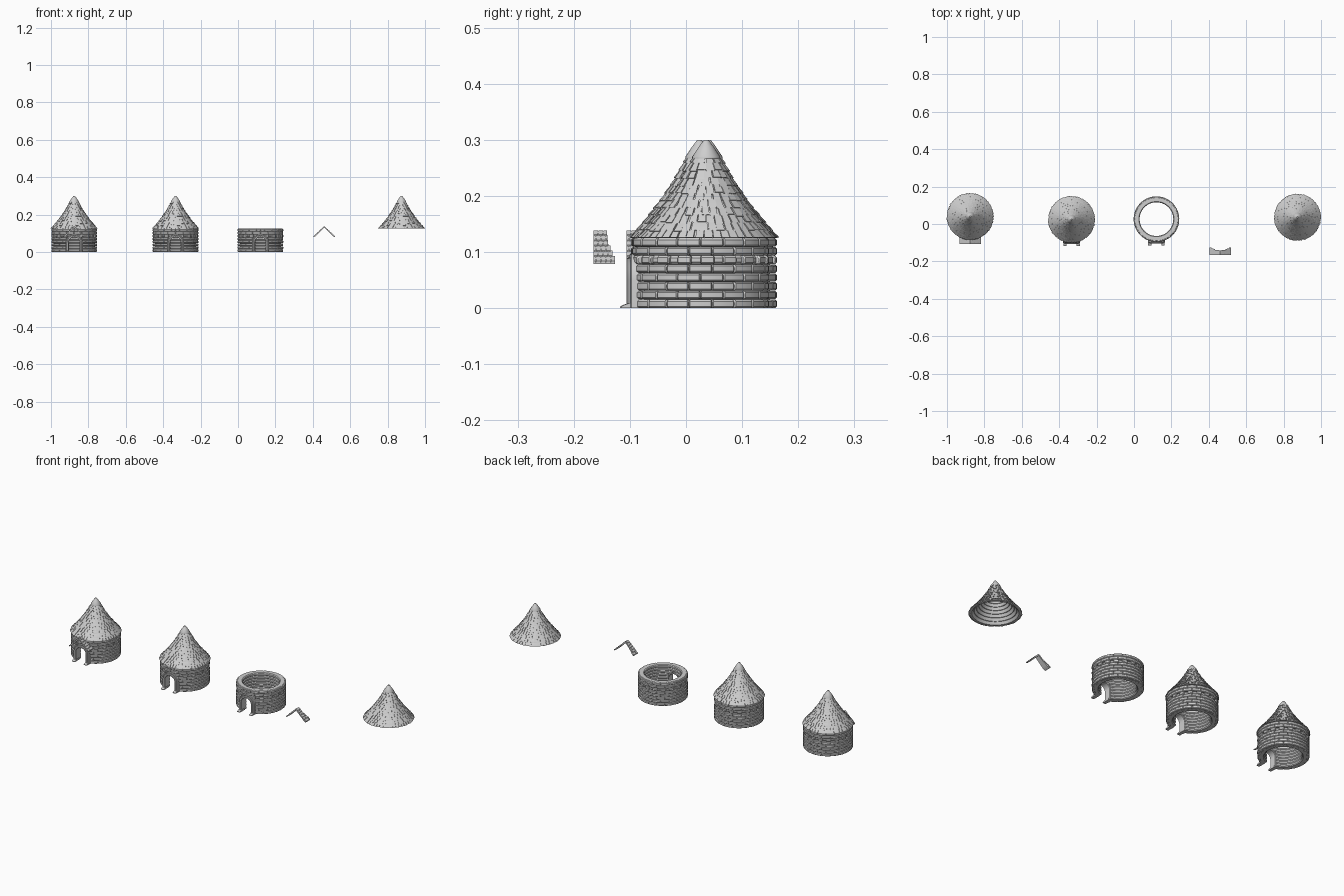
import bpy, bmesh, math, random
from math import sin, cos, pi, tau

random.seed(4)
cube = bpy.data.objects.get("Cube")
if cube:
    bpy.data.objects.remove(cube, do_unlink=True)

stone = bpy.data.materials.new("pale_stone")
stone.use_nodes = True
GREY = (0.62, 0.62, 0.62, 1)
stone.diffuse_color = GREY
stone.node_tree.nodes["Principled BSDF"].inputs["Base Color"].default_value = GREY

WALL_R, WALL_H, COURSES = 0.122, 0.125, 8
ROW = WALL_H / COURSES
ARCH_Z = 0.051


def polar(r, a, z):
    """Point at angle a, measured from the front."""
    return (r * sin(a), -r * cos(a), z)


def loft(bm, sections, closed=False):
    """Skin a list of point loops, capping the ends unless closed."""
    rings = [[bm.verts.new(p) for p in s] for s in sections]
    n = len(rings[0])
    pairs = list(zip(rings, rings[1:]))
    if closed:
        pairs.append((rings[-1], rings[0]))
    for a, b in pairs:
        for i in range(n):
            j = (i + 1) % n
            bm.faces.new((a[i], a[j], b[j], b[i]))
    if not closed:
        bm.faces.new(rings[0][::-1])
        bm.faces.new(rings[-1])


def chamfered(r0, r1, z0, z1, b):
    """Rectangle outline with cut corners."""
    return [(r0 + b, z0), (r1 - b, z0), (r1, z0 + b), (r1, z1 - b),
            (r1 - b, z1), (r0 + b, z1), (r0, z1 - b), (r0, z0 + b)]


def arc_block(bm, r0, r1, z0, z1, a0, a1, bevel=0.003, end=0.002):
    """Curved block with rounded edges and ends."""
    steps = max(2, round((a1 - a0) / 0.1))
    full = chamfered(r0, r1, z0, z1, bevel)
    small = chamfered(r0 + end, r1 - end, z0 + end, z1 - end, bevel)
    ea = end / r1
    sections = [(small, a0)]
    sections += [(full, a0 + ea + (a1 - a0 - 2 * ea) * i / steps) for i in range(steps + 1)]
    sections += [(small, a1)]
    loft(bm, [[polar(r, a, z) for r, z in prof] for prof, a in sections])


def finish(name, bm):
    bmesh.ops.recalc_face_normals(bm, faces=bm.faces)
    me = bpy.data.meshes.new(name)
    bm.to_mesh(me)
    bm.free()
    me.materials.append(stone)
    return me


def make_wall():
    bm = bmesh.new()
    count = 18
    for row in range(COURSES):
        z0, z1 = row * ROW, (row + 1) * ROW
        # half angle of the doorway at this course
        dz = max(0, (z0 + z1) / 2 - ARCH_Z)
        half = 0.0
        if dz < 0.038:
            half = math.asin(min(0.034, math.sqrt(0.038 ** 2 - dz ** 2)) / 0.112)
        last = row == COURSES - 1
        # inner ridge ring
        arc_block(bm, 0.090, 0.119 if last else 0.114, z0, z1 + 0.0005 * last,
                  half, tau - half, 0.004, 0)
        # outer bricks, one course with gaps between blocks
        gap = 0.4 if row == 5 else 0.01
        for i in range(-1, count):
            s = max(half, tau * (i + row % 2 * 0.5) / count)
            e = min(tau - half, tau * (i + 1 - gap + row % 2 * 0.5) / count)
            if e - s > 0.06:
                arc_block(bm, 0.106, WALL_R, z0 + 0.0003, z1 - 0.0003, s, e)
    return finish("round_wall", bm)


def make_door_frame():
    bm = bmesh.new()
    # two nested arched bands
    for inner, outer, front in ((0.029, 0.039, -0.130), (0.038, 0.046, -0.125)):
        path = [(1, 0, 0)] + [(cos(pi * i / 14), ARCH_Z, sin(pi * i / 14)) for i in range(15)]
        path += [(-1, 0, 0)]
        prof = chamfered(inner, outer, front, -0.092, 0.002)
        loft(bm, [[(r * c, y, z + r * s) for r, y in prof] for c, z, s in path])
    # sloping foot stones
    for side in (-1, 1):
        loft(bm, [[(side * x, y, z) for y, z in
                   ((-0.142, 0), (-0.142, 0.003), (-0.136, 0.006), (-0.127, 0.009), (-0.100, 0.009), (-0.100, 0))]
                  for x in (0.027, 0.044)])
    return finish("door_frame", bm)


def roof_point(t):
    return 0.122 * (1 - t) + 0.020 * t - 0.008 * sin(pi * t), 0.126 + 0.146 * t


def make_roof():
    bm = bmesh.new()
    rows = 11
    # hollow shell, stepped underneath
    outer = [roof_point(i / rows) for i in range(rows + 1)]
    shell = [(r - 0.001, z) for r, z in outer] + [(0.003, 0.297)]
    shell += [(0.002, 0.285)]
    for r, z in reversed(outer):
        shell += [(max(r - 0.012, 0.004), z), (max(r - 0.009, 0.005), z - 0.0005)]
    loft(bm, [[polar(r, tau * k / 48, z) for r, z in shell] for k in range(48)], closed=True)
    # overlapping shingles
    for row in range(rows):
        t = row / rows
        r, _ = roof_point(t)
        count = max(12, round(tau * r / 0.0155))
        for i in range(count):
            a0 = tau * (i + 0.5 * (row % 2) + random.uniform(-0.08, 0.08)) / count
            a1 = a0 + tau / count * random.uniform(0.82, 0.98)
            drop = random.uniform(-0.015, 0.012) if row else 0
            rb, zb = roof_point(t + drop)
            rt, zt = roof_point(min(1, t + 1.4 / rows))
            lift = random.uniform(0.0025, 0.0045)
            prof = [(rb - 0.002, zb - 0.001), (rb + lift, zb), (rb + lift - 0.001, zb + 0.002),
                    (rt + 0.0005, zt), (rt - 0.003, zt)]
            loft(bm, [[polar(q, a, z) for q, z in prof] for a in (a0, a1)])
    # pointed cap
    cap = [(0.025, 0.267), (0.025, 0.270), (0.013, 0.288), (0.004, 0.3)]
    loft(bm, [[polar(r, tau * k / 24, z) for k in range(24)] for r, z in cap])
    return finish("shingle_roof", bm)


def make_porch():
    bm = bmesh.new()
    rows, front = 6, -0.146
    width, low, top, thick = 0.058, 0.081, 0.137, 0.007

    def back(x):
        return -math.sqrt(WALL_R ** 2 - x * x)

    for side in (-1, 1):
        # underlying slab, its back edge fitted to the round wall
        sections = []
        for k in range(rows + 1):
            x = width * k / rows
            z = top - (top - low) * k / rows
            sections.append([(side * x, front, z), (side * x, back(x), z),
                             (side * x, back(x), z - thick), (side * x, front, z - thick)])
        loft(bm, [[(x, y, max(z, 0.079)) for x, y, z in s] for s in sections])
        # tiles in staggered rows
        for k in range(rows):
            x0, x1 = width * max(0, k - 0.2) / rows, width * (k + 1) / rows
            z0 = top - (top - low) * x0 / width
            z1 = top - (top - low) * x1 / width
            end, tile = back(x1), 0.009
            y = front - tile * 0.5 * (k % 2)
            while y < end - 0.001:
                ya, yb = max(front, y), min(end, y + tile * 0.92)
                if yb - ya > 0.001:
                    loft(bm, [[(side * x0, v, z0), (side * x0, v, z0 + 0.001),
                               (side * x1, v, z1 + 0.0035), (side * x1, v, z1 - 0.001)]
                              for v in (ya, yb)])
                y += tile
    return finish("porch_roof", bm)


def place(mesh, name, x, y):
    ob = bpy.data.objects.new(name, mesh)
    ob.location = (x, y, 0)
    bpy.context.scene.collection.objects.link(ob)
    return ob


wall, frame, roof, porch = make_wall(), make_door_frame(), make_roof(), make_porch()

# the set: complete huts on the left, then separate pieces
layout = [
    ("porch_hut", -0.876, 0.040, (wall, frame, roof, porch)),
    ("plain_hut", -0.334, 0.024, (wall, frame, roof)),
    ("open_hut", 0.120, 0.026, (wall, frame)),
    ("spare", 0.461, -0.019, (porch,)),
    ("spare", 0.874, 0.036, (roof,)),
]
objects = [place(m, f"{group}_{m.name}", x, y) for group, x, y, parts in layout for m in parts]

# smooth the curves, keep the edges sharp
bpy.ops.object.select_all(action="DESELECT")
for ob in objects:
    ob.select_set(True)
bpy.context.view_layer.objects.active = objects[0]
bpy.ops.object.shade_smooth_by_angle(angle=math.radians(35))
